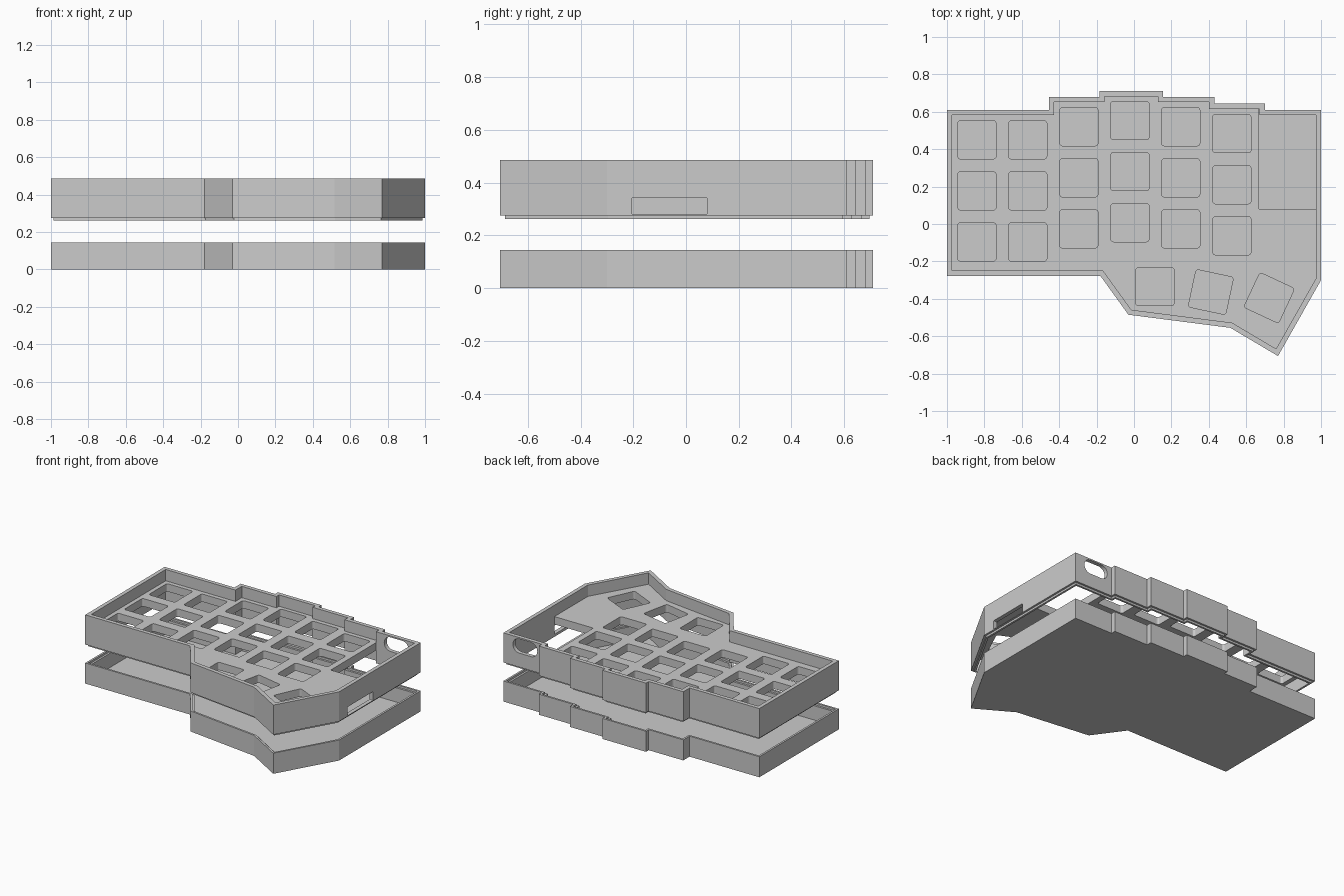
import bpy, bmesh
from math import radians, pi, sin, cos
from mathutils import Vector, Matrix

cube = bpy.data.objects.get("Cube")
if cube:
    bpy.data.objects.remove(cube, do_unlink=True)

grey = bpy.data.materials.new("light_grey_plastic")
grey.use_nodes = True
grey.diffuse_color = (0.6, 0.6, 0.6, 1)
grey.node_tree.nodes["Principled BSDF"].inputs["Base Color"].default_value = (0.6, 0.6, 0.6, 1)

# Case outline, clockwise from the back right corner
OUTLINE = [Vector(p) for p in (
    (-1, .61), (-.455, .61), (-.455, .68), (-.185, .68), (-.185, .71), (.155, .71),
    (.155, .68), (.43, .68), (.43, .643), (.7, .643), (.7, .61), (1, .61),
    (1, -.3), (.77, -.706), (.515, -.555), (-.03, -.485), (-.18, -.277), (-1, -.277))]
WALL, LIP = .028, .014
RIM, SEAM, LIP_Z = .485, .276, .262
PLATE_TOP, PLATE_BOTTOM = .405, .35
TRAY_TOP, FLOOR = .145, .03


def inset(points, d):
    """Move every edge of a clockwise outline inwards by d."""
    result = []
    for i, p in enumerate(points):
        a = (p - points[i - 1]).normalized()
        b = (points[(i + 1) % len(points)] - p).normalized()
        na, nb = Vector((a.y, -a.x)), Vector((b.y, -b.x))
        result.append(p + (na + nb) * d / (1 + na.dot(nb)))
    return result


def rounded_rect(w, h, r, steps=4):
    points = []
    for i, (sx, sy) in enumerate(((1, 1), (-1, 1), (-1, -1), (1, -1))):
        for k in range(steps + 1):
            t = (i + k / steps) * pi / 2
            points.append(Vector((sx * (w / 2 - r) + r * cos(t), sy * (h / 2 - r) + r * sin(t))))
    return points


def prism(name, points, z0, z1, matrix=Matrix()):
    """Closed extrusion of a flat outline."""
    bm = bmesh.new()
    face = bm.faces.new([bm.verts.new((p.x, p.y, z0)) for p in points])
    top = bmesh.ops.extrude_face_region(bm, geom=[face])["geom"]
    bmesh.ops.translate(bm, vec=(0, 0, z1 - z0),
                        verts=[g for g in top if isinstance(g, bmesh.types.BMVert)])
    bmesh.ops.recalc_face_normals(bm, faces=bm.faces)
    bm.transform(matrix)
    mesh = bpy.data.meshes.new(name)
    bm.to_mesh(mesh)
    bm.free()
    mesh.materials.append(grey)
    obj = bpy.data.objects.new(name, mesh)
    bpy.context.collection.objects.link(obj)
    return obj


def combine(obj, tool, operation="DIFFERENCE"):
    """Apply a boolean and discard the tool."""
    mod = obj.modifiers.new("cut", "BOOLEAN")
    mod.operation, mod.solver, mod.object = operation, "EXACT", tool
    bpy.context.view_layer.update()
    mesh = bpy.data.meshes.new_from_object(obj.evaluated_get(bpy.context.evaluated_depsgraph_get()))
    obj.modifiers.clear()
    obj.data = mesh
    bpy.data.objects.remove(tool, do_unlink=True)


# Bottom tray with a stepped rim
tray = prism("bottom_tray", OUTLINE, 0, TRAY_TOP)
combine(tray, prism("tray_cavity", inset(OUTLINE, WALL), FLOOR, 1))
combine(tray, prism("tray_step", inset(OUTLINE, LIP), TRAY_TOP - LIP, 1))

# Upper wall with the locating lip below it
wall = prism("upper_wall", OUTLINE, SEAM, RIM)
combine(wall, prism("lip", inset(OUTLINE, LIP), LIP_Z, SEAM + .03), "UNION")
combine(wall, prism("wall_cavity", inset(OUTLINE, WALL), 0, 1))

# Side slot and rounded back port
turn_x = Matrix.Translation((1, -.063, .311)) @ Matrix.Rotation(pi / 2, 4, "Z") @ Matrix.Rotation(pi / 2, 4, "X")
combine(wall, prism("side_slot", rounded_rect(.286, .062, .004), -.1, .1, turn_x))
turn_y = Matrix.Translation((.83, .61, .425)) @ Matrix.Rotation(pi / 2, 4, "X")
combine(wall, prism("back_port", rounded_rect(.19, .1, .049, 8), -.1, .1, turn_y))

# Switch plate, its edge buried in the wall
plate = prism("switch_plate", inset(OUTLINE, WALL * .7), PLATE_BOTTOM, PLATE_TOP)
bay = [Vector(p) for p in ((.668, .08), (1.1, .08), (1.1, .8), (.668, .8))]
combine(plate, prism("controller_bay", bay, 0, 1))

# Key openings: three rows in six staggered columns, then the thumb keys
PITCH = .273
columns = [(-.84, .45), (-.568, .45), (-.295, .52), (-.022, .553), (.25, .52), (.523, .483)]
keys = [(x, y - row * PITCH, 0) for x, y in columns for row in range(3)]
keys += [(.112, -.335, 0), (.411, -.364, -12), (.723, -.395, -25)]
for x, y, angle in keys:
    place = Matrix.Translation((x, y, 0)) @ Matrix.Rotation(radians(angle), 4, "Z")
    combine(plate, prism("key_opening", rounded_rect(.204, .204, .014), 0, 1, place))
